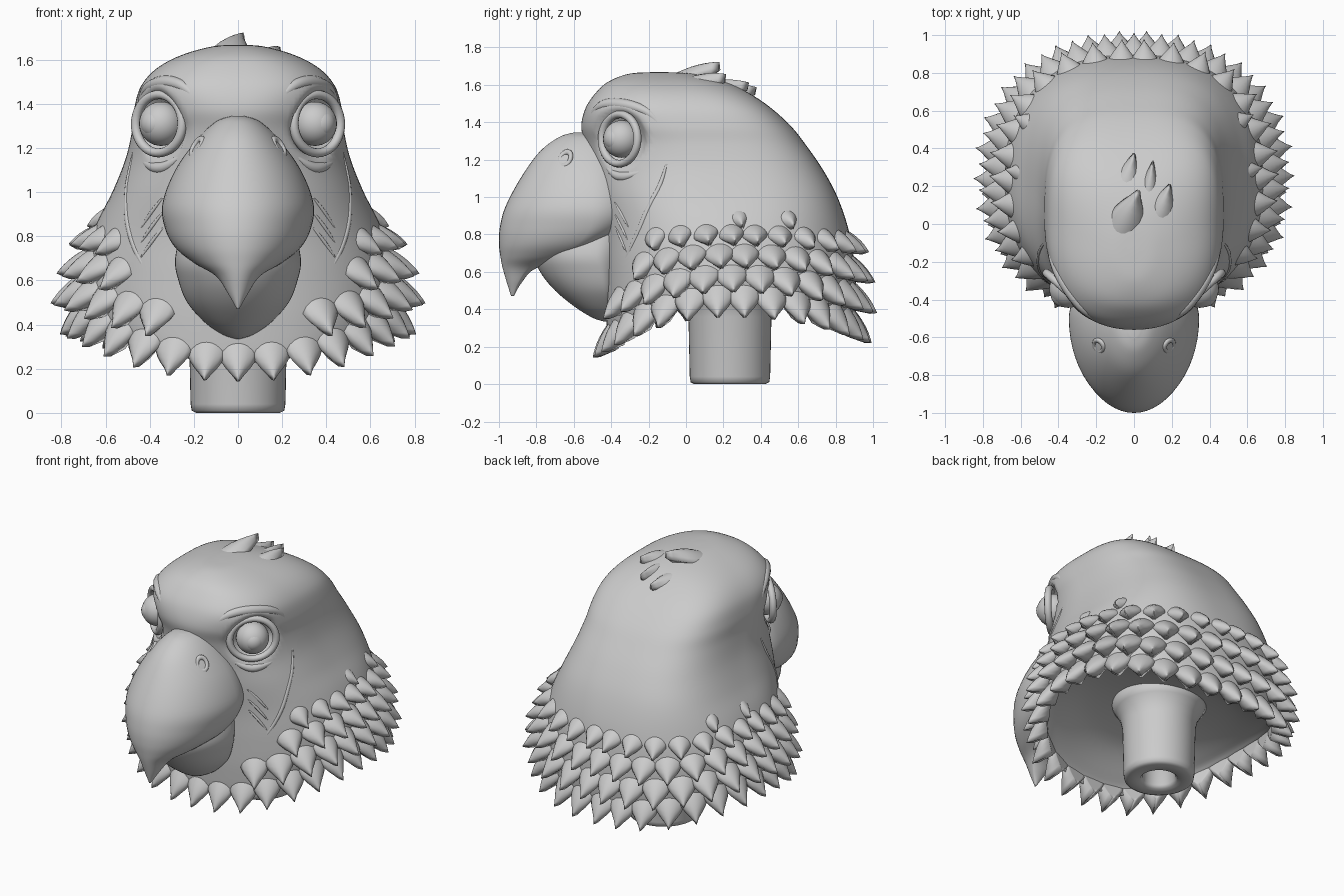
import bpy, bmesh
from math import sin, cos, pi, acos
from mathutils import Vector

if "Cube" in bpy.data.objects:
    bpy.data.objects.remove(bpy.data.objects["Cube"])

def spow(v, p):
    return (1 if v >= 0 else -1) * abs(v) ** p

def interp(rows, t):
    """Catmull-Rom interpolation through a table of section parameters."""
    i = min(max(int(t), 0), len(rows) - 2)
    u = t - i
    p1, p2 = rows[i], rows[i + 1]
    p0 = rows[max(i - 1, 0)]
    p3 = rows[min(i + 2, len(rows) - 1)]
    return [0.5 * (2*b + (c - a)*u + (2*a - 5*b + 4*c - d)*u*u + (3*b - a - 3*c + d)*u**3)
            for a, b, c, d in zip(p0, p1, p2, p3)]

def finish(name, bm):
    bmesh.ops.recalc_face_normals(bm, faces=bm.faces)
    me = bpy.data.meshes.new(name)
    bm.to_mesh(me)
    bm.free()
    for p in me.polygons:
        p.use_smooth = True
    ob = bpy.data.objects.new(name, me)
    bpy.context.collection.objects.link(ob)
    return ob

def loft(name, rings, closed=False):
    bm = bmesh.new()
    vs = [[bm.verts.new(p) for p in r] for r in rings]
    n = len(vs[0])
    pairs = list(zip(vs, vs[1:])) + ([(vs[-1], vs[0])] if closed else [])
    for a, b in pairs:
        for j in range(n):
            bm.faces.new((a[j], a[(j+1) % n], b[(j+1) % n], b[j]))
    if not closed:
        bm.faces.new(vs[0])
        bm.faces.new(vs[-1])
    return finish(name, bm)

def tube(name, pts, radii):
    cu = bpy.data.curves.new(name, 'CURVE')
    cu.dimensions = '3D'
    cu.bevel_depth = 1
    cu.bevel_resolution = 3
    cu.resolution_u = 6
    sp = cu.splines.new('NURBS')
    sp.points.add(len(pts) - 1)
    sp.use_endpoint_u = True
    sp.order_u = 3
    for q, p, r in zip(sp.points, pts, radii):
        q.co = (*p, 1)
        q.radius = r
    ob = bpy.data.objects.new(name, cu)
    bpy.context.collection.objects.link(ob)

# Head sections, crown to rim to hollow: z, front y, back y, half width, exponent, rim wave, back boxiness
HEAD = [(1.668, -.17, -.12, .02, 2, 0, 0), (1.66, -.30, .03, .12, 2.1, 0, .2), (1.62, -.41, .20, .26, 2.4, 0, .5),
        (1.56, -.48, .33, .37, 2.5, 0, .8), (1.48, -.535, .45, .44, 2.5, 0, .9), (1.38, -.56, .56, .47, 2.2, 0, 1),
        (1.28, -.54, .64, .48, 2.05, 0, 1), (1.15, -.51, .73, .51, 2.15, 0, .8), (1.0, -.48, .81, .57, 2.3, 0, .5),
        (.85, -.45, .87, .64, 2.3, .25, .2), (.7, -.44, .90, .69, 2.3, .5, .1), (.55, -.43, .91, .715, 2.3, .78, 0),
        (.43, -.41, .89, .69, 2.3, 1, 0), (.45, -.36, .83, .63, 2.2, .8, 0), (.50, -.18, .65, .45, 2, .3, 0),
        (.52, .10, .38, .14, 2, 0, 0)]
EYE, LOOK = Vector((.345, -.34, 1.31)), Vector((.67, -.74, .02)).normalized()

def head(th, t):
    z, yf, yb, w, n, k, box = interp(HEAD, t)
    s = sin(th)
    if s > 0:
        n += box
    wave = .05 - s*s * (.25 if s < 0 else .16)
    return Vector((w * spow(cos(th), 2/n), (yf+yb)/2 + (yb-yf)/2 * spow(s, 2/n), z + k*wave))

def socketed(p):
    """Sink the surface around each eye."""
    s = 1 if p.x > 0 else -1
    d = (Vector((abs(p.x), p.y, p.z)) - EYE - LOOK*.03).length
    f = max(0, 1 - (d/.17)**2)
    return p - Vector((s*LOOK.x, LOOK.y, LOOK.z)) * .09 * f

def t_at(z):
    for i in range(12):
        a, b = HEAD[i][0], HEAD[i+1][0]
        if a >= z >= b:
            return i + (a - z) / (a - b)
    return 12

def on_face(x, z, side=1, sink=.0):
    """Point on the front of the head at a given x and height."""
    t = t_at(z)
    r = interp(HEAD, t)
    p = head(-acos(min(1, abs(x) / r[3]) ** (r[4] / 2)), t)
    p -= Vector((p.x, p.y - .05, 0)).normalized() * sink
    p.x *= side
    return p

SEG = 120
loft("head", [[socketed(head(2*pi*j/SEG, i/6)) for j in range(SEG)] for i in range(6*(len(HEAD)-1)+1)])

# Upper beak and lower beak sections: z, front y, widest y, back y, half width
UPPER = [(1.345, -.60, -.55, -.45, .03), (1.32, -.68, -.53, -.40, .10), (1.24, -.785, -.52, -.30, .185),
         (1.1, -.885, -.50, -.25, .285), (.95, -.965, -.50, -.22, .342), (.84, -.995, -.51, -.28, .332),
         (.75, -1.0, -.58, -.42, .285), (.68, -.992, -.70, -.58, .20), (.62, -.98, -.84, -.80, .10),
         (.54, -.957, -.90, -.88, .045), (.47, -.935, -.925, -.92, .005)]
LOWER = [(.85, -.80, -.45, -.25, .25), (.70, -.815, -.48, -.3, .285), (.60, -.78, -.46, -.33, .27),
         (.50, -.70, -.44, -.35, .23), (.41, -.59, -.43, -.37, .15), (.355, -.50, -.41, -.38, .07),
         (.335, -.44, -.41, -.39, .01)]

def half_ellipses(row, n=56):
    z, yf, yc, yb, w = row
    return [(w*cos(a), yc + (yc-yf if sin(a) < 0 else yb-yc)*sin(a), z)
            for a in (2*pi*j/n for j in range(n))]

for name, rows in (("upper_beak", UPPER), ("lower_beak", LOWER)):
    loft(name, [half_ellipses(interp(rows, i/5)) for i in range(5*(len(rows)-1)+1)])

# Neck stem with a blind hole
PROF = [(.10, .40), (.10, .02), (.115, 0), (.19, 0), (.21, .01), (.215, .04), (.222, .36), (.235, .42),
        (.26, .47), (.30, .53), (.02, .56), (.02, .40)]
loft("neck_stem", [[(r*cos(2*pi*j/48), .235 + r*sin(2*pi*j/48), z) for j in range(48)] for r, z in PROF], True)

# Feather: solid domed wedge whose sides run down into the skin, added to a shared mesh
def feather(bm, base, down, out, length, half, lift, dome=.035):
    down = down.normalized()
    side = down.cross(out).normalized()
    out = side.cross(down).normalized()
    N = 8
    top, low = [], []
    for i in range(N + 1):
        v = i / N
        wid = half * (1 if v < .45 else max(.08, 1 - ((v-.45)/.55) ** 1.5))
        a, b = [], []
        for j in range(N + 1):
            u = 2*j/N - 1
            h = -.05 + (lift + .03)*v + dome*((1 - u*u)*sin(pi*min(1, .1 + v*.7)) - .5*u*u)
            a.append(bm.verts.new(base + down*length*v + side*wid*u + out*h))
            b.append(bm.verts.new(base + down*length*v*.85 + side*wid*u*.95 + out*min(h - .015, -.045)))
        top.append(a)
        low.append(b)
    for g in (top, low):
        for a, b in zip(g, g[1:]):
            for j in range(N):
                bm.faces.new((a[j], a[j+1], b[j+1], b[j]))
    edge = lambda g: g[0][:-1] + [r[-1] for r in g[:-1]] + g[-1][:0:-1] + [r[0] for r in g[:0:-1]]
    e, f = edge(top), edge(low)
    for i in range(len(e)):
        k = (i + 1) % len(e)
        bm.faces.new((e[i], e[k], f[k], f[i]))

# Collar rows spaced evenly round the head; upper rows leave the face free
bm = bmesh.new()
COUNT = 30
for r, (z, limit) in enumerate([(.53, -2), (.65, -.93), (.77, -.78), (.88, -.6), (.97, -.1)]):
    t = t_at(z)
    ths = [-pi/2 + 2*pi*i/600 for i in range(601)]
    acc = [0]
    for a, b in zip(ths, ths[1:]):
        acc.append(acc[-1] + (head(b, t) - head(a, t)).length)
    for k in range(COUNT):
        goal = acc[-1] * (k + .5*(r % 2)) / COUNT
        th = ths[next(i for i, d in enumerate(acc) if d >= goal)]
        if sin(th) < limit or (r == 4 and (sin(th) > .5 or k % 2)):
            continue
        p = head(th, t)
        down = p - head(th, t - .5)
        out = (head(th + .02, t) - head(th - .02, t)).cross(-down)
        if out.dot(p - Vector((0, .24, p.z))) < 0:
            out = -out
        s = (1, 1, .95, .85, .75)[r]
        feather(bm, p, down, out, .215*s, .09*s, (.085, .095, .085, .065, .04)[r])
finish("collar_feathers", bm)

# Crest tuft, slightly off centre
bm = bmesh.new()
for a, b, half in [((-.10, -.12, 1.665), (.025, .18, 1.69), .095), ((.10, -.06, 1.65), (.19, .21, 1.625), .08),
                   ((.06, .04, 1.64), (.10, .33, 1.58), .06), ((-.09, .02, 1.635), (.0, .37, 1.555), .10)]:
    a, b = Vector(a), Vector(b)
    feather(bm, a, b - a, Vector((0, 0, 1)), (b-a).length, half, .03, .04)
finish("crest_tuft", bm)

def ball(name, loc, r):
    bm = bmesh.new()
    bmesh.ops.create_uvsphere(bm, u_segments=32, v_segments=20, radius=r)
    bmesh.ops.translate(bm, verts=bm.verts, vec=loc)
    finish(name, bm)

def ring(name, centre, axis, major, minor, stretch=1):
    rot = Vector(axis).to_track_quat('Z', 'Y')
    c = Vector(centre)
    loft(name, [[c + rot @ Vector(((major + minor*cos(b))*cos(a), (major + minor*cos(b))*sin(a)*stretch, minor*sin(b)))
                 for b in (2*pi*j/12 for j in range(12))] for a in (2*pi*i/40 for i in range(40))], True)

# Eyes, lids, brows, nostrils and cheek lines on both sides
for s, tag in ((1, "right"), (-1, "left")):
    eye, look = Vector((s*EYE.x, EYE.y, EYE.z)), Vector((s*LOOK.x, LOOK.y, LOOK.z))
    ball("eyeball_" + tag, eye + look*.005, .10)
    ball("cornea_" + tag, eye + look*.04, .07)
    ring("eyelid_" + tag, eye + look*.02, look, .142, .022, .93)
    tube("brow_" + tag, [on_face(x, z, s, .014) for x, z in
         [(.18, 1.40), (.22, 1.46), (.30, 1.50), (.40, 1.49), (.45, 1.43), (.463, 1.34)]],
         [.008, .022, .032, .03, .022, .008])
    tube("eye_bag_" + tag, [on_face(x, z, s, .01) for x, z in
         [(.26, 1.17), (.32, 1.11), (.40, 1.105), (.45, 1.15)]], [.006, .026, .026, .006])
    tube("cheek_edge_" + tag, [on_face(x, z, s, .006) for x, z in
         [(.475, 1.2), (.50, 1.08), (.51, .95), (.50, .84), (.44, .72), (.33, .62)]],
         [.003, .014, .015, .015, .014, .004])
    for i in range(3):
        tube("cheek_wrinkle_%d_%s" % (i, tag), [on_face(x, z - .055*i, s, .002) for x, z in
             [(.34, .98), (.39, .93), (.44, .86)]], [.003, .014, .003])
    ring("nostril_" + tag, (s*.185, -.645, 1.205), (s*.75, -.45, .5), .032, .012, 1.3)
